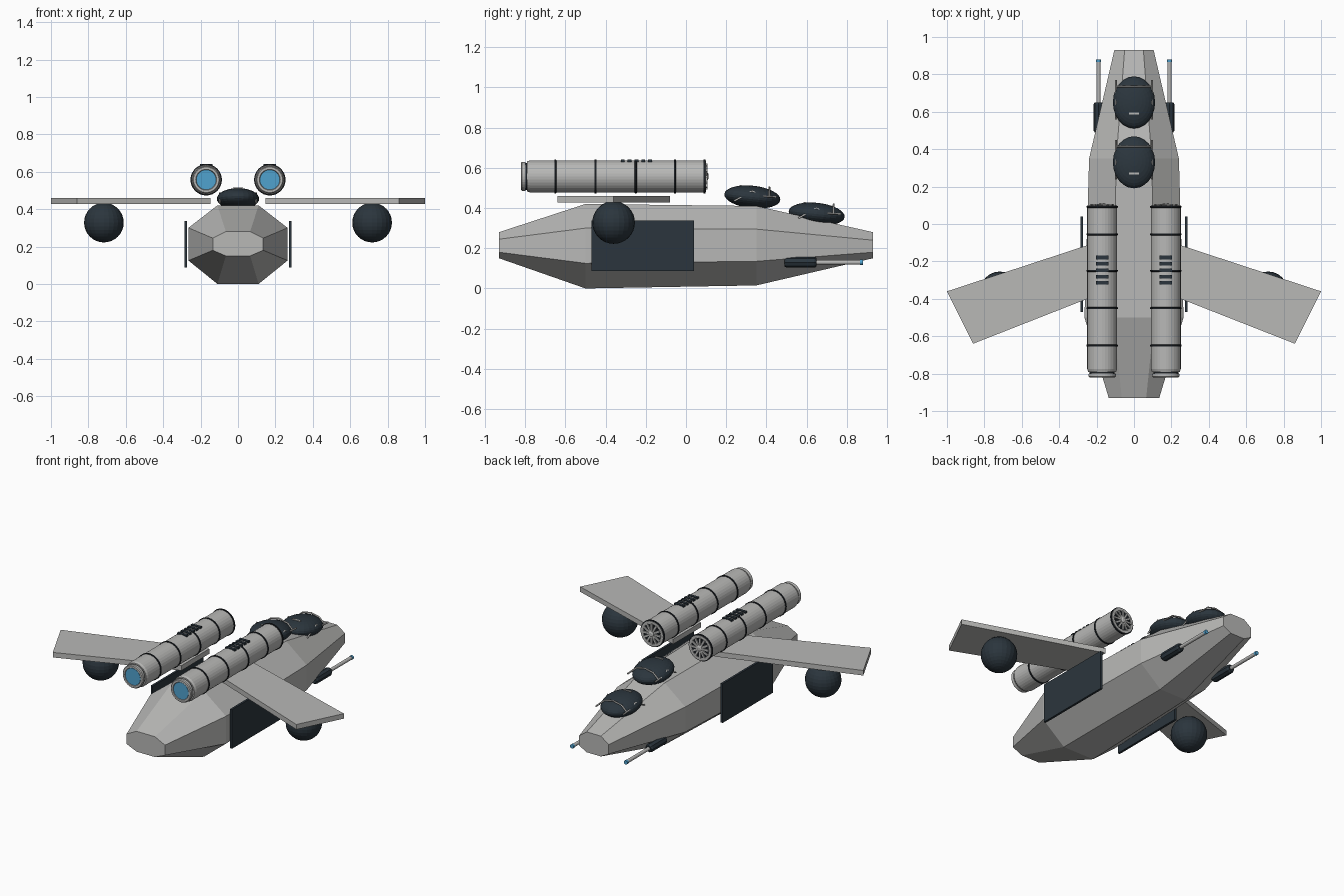
import bpy
import bmesh
from math import pi, sin, cos, radians
from mathutils import Vector, Matrix

if "Cube" in bpy.data.objects:
    bpy.data.objects.remove(bpy.data.objects["Cube"])


def material(name, rgb):
    m = bpy.data.materials.new(name)
    m.use_nodes = True
    m.diffuse_color = (*rgb, 1)
    m.node_tree.nodes["Principled BSDF"].inputs["Base Color"].default_value = (*rgb, 1)
    return m


GREY = material("hull grey", (0.48, 0.48, 0.47))
DARK = material("dark slate", (0.024, 0.036, 0.047))
BLACK = material("band black", (0.012, 0.015, 0.019))
BLUE = material("glow blue", (0.08, 0.36, 0.62))


def finish(name, bm, *mats):
    bmesh.ops.recalc_face_normals(bm, faces=bm.faces)
    mesh = bpy.data.meshes.new(name)
    bm.to_mesh(mesh)
    bm.free()
    for m in mats:
        mesh.materials.append(m)
    ob = bpy.data.objects.new(name, mesh)
    bpy.context.collection.objects.link(ob)
    return ob


def loft(name, rings, *mats):
    """Skin a list of closed rings and cap both ends."""
    bm = bmesh.new()
    loops = [[bm.verts.new(p) for p in ring] for ring in rings]
    for a, b in zip(loops, loops[1:]):
        for i in range(len(a)):
            j = (i + 1) % len(a)
            bm.faces.new((a[i], a[j], b[j], b[i]))
    bm.faces.new(loops[0])
    bm.faces.new(loops[-1])
    return finish(name, bm, *mats)


def turned(name, x, z, profile, mat, sides=32):
    """Turn a (radius, y) profile about an axis along y."""
    rings = [[(x + r * cos(2 * pi * i / sides), y, z + r * sin(2 * pi * i / sides))
              for i in range(sides)] for r, y in profile]
    return loft(name, rings, mat)


def box(name, centre, size, mat, turn=Matrix()):
    bm = bmesh.new()
    bmesh.ops.create_cube(bm, size=1, matrix=Matrix.Translation(centre) @ turn @ Matrix.Diagonal((*size, 1)))
    return finish(name, bm, mat)


def ball(name, centre, radii, mat, tilt=0, segments=24, rings=16):
    bm = bmesh.new()
    bmesh.ops.create_uvsphere(bm, u_segments=segments, v_segments=rings, radius=1,
                              matrix=Matrix.Translation(centre) @ Matrix.Rotation(tilt, 4, 'X')
                              @ Matrix.Diagonal((*radii, 1)))
    return finish(name, bm, mat)


def strut(name, points, mat, radius=0.005):
    curve = bpy.data.curves.new(name, 'CURVE')
    curve.dimensions = '3D'
    curve.bevel_depth = radius
    curve.bevel_resolution = 1
    curve.use_fill_caps = True
    line = curve.splines.new('POLY')
    line.points.add(len(points) - 1)
    for p, co in zip(line.points, points):
        p.co = (*co, 1)
    curve.materials.append(mat)
    ob = bpy.data.objects.new(name, curve)
    bpy.context.collection.objects.link(ob)


# Eight-sided fuselage: y, half width, half flat, bottom, lower edge, upper edge, top
stations = [
    (-0.93, 0.135, 0.065, 0.15, 0.18, 0.245, 0.28),
    (-0.50, 0.265, 0.11, 0.0, 0.125, 0.30, 0.42),
    (0.35, 0.24, 0.095, 0.015, 0.135, 0.295, 0.41),
    (0.93, 0.105, 0.05, 0.15, 0.18, 0.24, 0.28),
]
loft("fuselage", [[(f, y, b), (w, y, lo), (w, y, hi), (f, y, t),
                   (-f, y, t), (-w, y, hi), (-w, y, lo), (-f, y, b)]
                  for y, w, f, b, lo, hi, t in stations], GREY)

# Two canopy domes with bent frames
for n, (y, z) in {"rear": (0.33, 0.455), "front": (0.65, 0.37)}.items():
    ball(n + "_canopy", (0, y, z), (0.113, 0.14, 0.056), DARK, radians(-6))
    for s in (-1, 1):
        strut(n + "_canopy_side_frame",
              [(s * 0.097, y + dy, z + dz) for dy, dz in
               ((-0.09, -0.02), (0.0, 0.03), (0.035, 0.005), (0.12, 0.0))], GREY)
    strut(n + "_canopy_arch",
          [(dx, y + 0.085, z + dz) for dx, dz in
           ((-0.097, 0.0), (-0.06, 0.035), (0, 0.048), (0.06, 0.035), (0.097, 0.0))], GREY)
    box(n + "_canopy_handle", (0, y - 0.06, z + 0.056), (0.055, 0.01, 0.008), GREY)

for side, s in (("right", -1), ("left", 1)):
    # Swept wing slab
    plan = [(0.147, -0.08), (1.0, -0.36), (0.86, -0.64), (0.147, -0.36)]
    loft(side + "_wing", [[(s * x, y, z) for x, y in plan] for z in (0.428, 0.46)], GREY)
    ball(side + "_wing_pod", (s * 0.717, -0.36, 0.328), (0.106,) * 3, DARK)
    box(side + "_side_panel", (s * 0.28, -0.215, 0.212), (0.014, 0.51, 0.25), DARK)

    # Engine barrel with stepped tail
    ex, ez = s * 0.17, 0.557
    turned(side + "_engine", ex, ez,
           [(0.055, 0.075), (0.062, 0.10), (0.078, 0.10), (0.08, 0.09),
            (0.08, -0.775), (0.075, -0.79), (0.06, -0.79)], GREY)
    turned(side + "_tail_collar", ex, ez, [(0.067, -0.78), (0.067, -0.80)], BLACK)
    turned(side + "_nozzle", ex, ez, [(0.071, -0.798), (0.073, -0.805), (0.073, -0.815),
                                      (0.068, -0.82), (0.056, -0.82), (0.053, -0.812)], GREY)
    turned(side + "_exhaust_glow", ex, ez, [(0.053, -0.81), (0.053, -0.818)], BLUE)
    for y in (-0.65, -0.45, -0.25, -0.055, 0.092):
        turned(side + "_engine_band", ex, ez,
               [(0.078, y - 0.006), (0.084, y - 0.004), (0.084, y + 0.004), (0.078, y + 0.006)], BLACK)

    # Intake fan
    turned(side + "_intake", ex, ez, [(0.06, 0.076), (0.06, 0.10)], BLACK)
    turned(side + "_fan_hub", ex, ez, [(0.018, 0.09), (0.018, 0.108), (0.01, 0.113)], GREY, 12)
    for k in range(12):
        turn = Matrix.Rotation(k * pi / 6, 4, 'Y')
        box(side + "_fan_blade", Vector((ex, 0.102, ez)) + turn @ Vector((0.04, 0, 0)),
            (0.048, 0.008, 0.011), GREY, turn)

    # Vent slots on top of the engine
    for k in range(5):
        box(side + "_vent", (ex, -0.315 + k * 0.034, ez + 0.078), (0.066, 0.019, 0.012), DARK)

    # Nose gun
    gx, gz = s * 0.19, 0.13
    turned(side + "_gun_body", gx, gz,
           [(0.02, 0.49), (0.027, 0.50), (0.027, 0.64), (0.02, 0.65)], DARK, 8)
    turned(side + "_gun_barrel", gx, gz, [(0.011, 0.64), (0.011, 0.87)], GREY, 12)
    turned(side + "_gun_tip", gx, gz, [(0.013, 0.866), (0.013, 0.88)], BLUE, 12)
